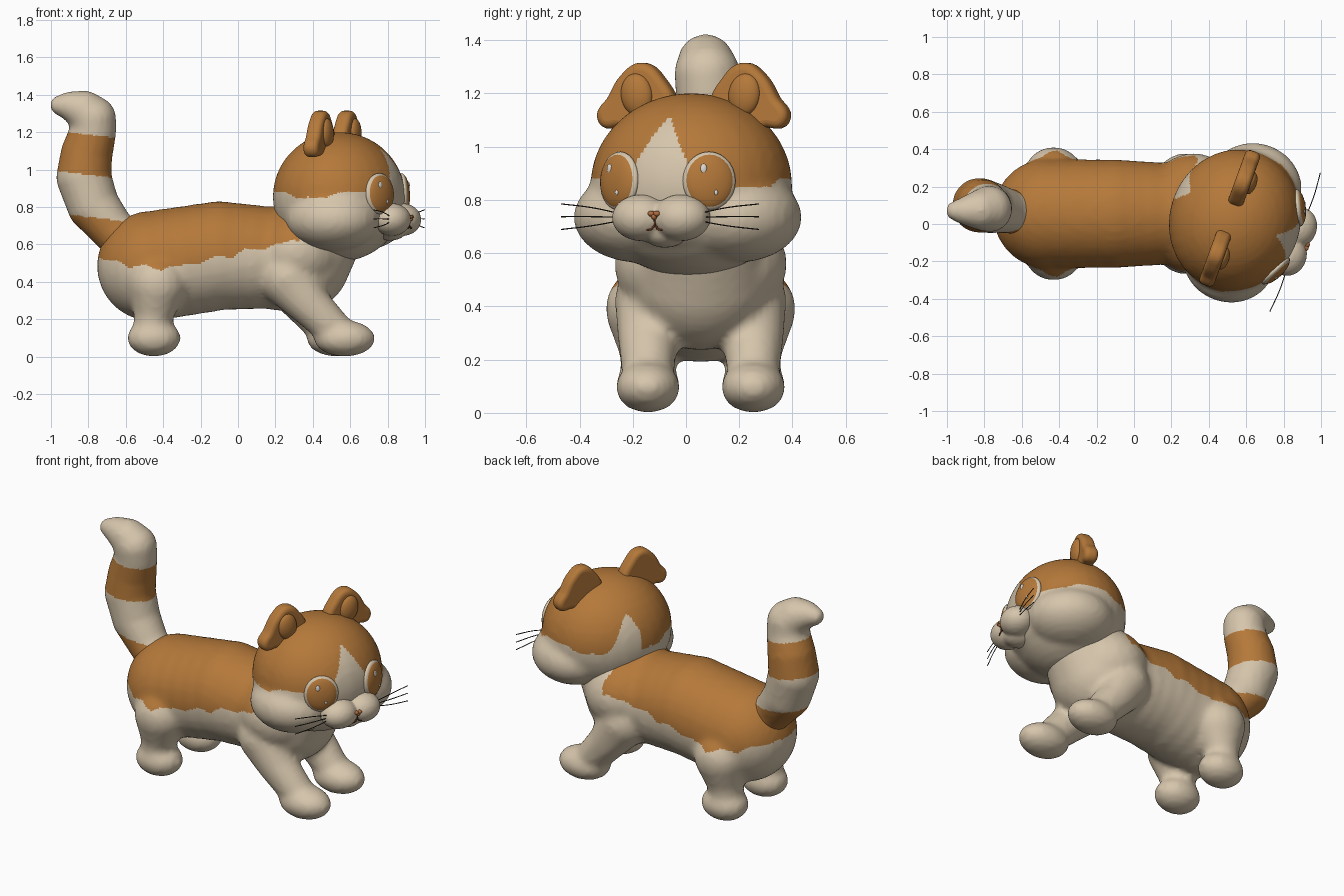
import bpy, bmesh, math
from mathutils import Matrix, Vector

cube = bpy.data.objects.get("Cube")
if cube:
    bpy.data.objects.remove(cube, do_unlink=True)


def material(name, r, g, b):
    m = bpy.data.materials.new(name)
    m.use_nodes = True
    m.diffuse_color = (r, g, b, 1)
    m.node_tree.nodes["Principled BSDF"].inputs["Base Color"].default_value = (r, g, b, 1)
    return m


CREAM = material("cream_fur", .67, .56, .41)
ORANGE = material("orange_fur", .46, .19, .042)
SHINE = material("eye_shine", .75, .72, .66)
NOSE = material("nose_brown", .42, .15, .05)
BROWN = material("mouth_brown", .13, .035, .012)
DARK = material("whisker_dark", .03, .025, .02)

# Head frame: local x is forward, y is the left side, turned a little to the right
HEAD = Matrix.Translation((.54, .02, 0)) @ Matrix.Rotation(math.radians(-20), 4, 'Z')

# Unit sphere that every rounded part is copied from
UNIT = bpy.data.meshes.new("unit_sphere")
sphere = bmesh.new()
bmesh.ops.create_uvsphere(sphere, u_segments=28, v_segments=18, radius=1)
sphere.to_mesh(UNIT)
sphere.free()


def link(name, data, matrix=Matrix()):
    ob = bpy.data.objects.new(name, data)
    bpy.context.collection.objects.link(ob)
    ob.matrix_world = matrix
    return ob


def ball_mesh(name, balls):
    """Mesh of ellipsoids, each given as a centre and three radii."""
    bm = bmesh.new()
    for c, r in balls:
        ball = UNIT.copy()
        ball.transform(Matrix.Translation(c) @ Matrix.Diagonal((*r, 1)))
        bm.from_mesh(ball)
        bpy.data.meshes.remove(ball)
    me = bpy.data.meshes.new(name)
    bm.to_mesh(me)
    bm.free()
    me.shade_smooth()
    return me


def chain(points):
    """Spheres running along a path of (x, y, z, radius) points."""
    out = []
    for a, b in zip(points, points[1:]):
        a, b = Vector(a), Vector(b)
        steps = math.ceil((b - a).length / (.35 * min(a.w, b.w)))
        for i in range(steps + 1):
            p = a.lerp(b, i / steps)
            out.append((p[:3], (p[3],) * 3))
    return out


def blob(name, balls, mats, voxel=.022, matrix=Matrix(), rule=None):
    """Fuse ellipsoids into one smooth skin and colour its faces by a rule."""
    ob = link(name, ball_mesh(name, balls), matrix)
    rm = ob.modifiers.new("fuse", 'REMESH')
    rm.mode = 'VOXEL'
    rm.voxel_size = voxel
    ob.modifiers.new("soften", 'SMOOTH').iterations = 4
    ob.modifiers.new("refine", 'SUBSURF').levels = 1
    dg = bpy.context.evaluated_depsgraph_get()
    me = bpy.data.meshes.new_from_object(ob.evaluated_get(dg))
    ob.modifiers.clear()
    ob.data = me
    me.materials.clear()
    for m in mats:
        me.materials.append(m)
    me.shade_smooth()
    if rule:
        for f in me.polygons:
            f.material_index = int(rule(f.center))


def balls_object(name, balls, mat, matrix):
    me = ball_mesh(name, balls)
    me.materials.append(mat)
    link(name, me, matrix)


def curve(name, lines, mat, depth, matrix, flat=False):
    cu = bpy.data.curves.new(name, 'CURVE')
    cu.dimensions = '2D' if flat else '3D'
    cu.fill_mode = 'BOTH' if flat else 'FULL'
    cu.bevel_depth = depth
    cu.bevel_resolution = 4 if flat else 1
    cu.resolution_u = 8
    for pts in lines:
        s = cu.splines.new('BEZIER')
        s.bezier_points.add(len(pts) - 1)
        s.use_cyclic_u = flat
        for bp, p in zip(s.bezier_points, pts):
            bp.co = p
            bp.handle_left_type = bp.handle_right_type = 'AUTO'
    cu.materials.append(mat)
    return link(name, cu, matrix)


# Body with neck and legs
MID = .055
body = chain([(-.46, MID, .485, .295), (-.1, MID, .54, .292), (.15, MID, .53, .275),
              (.32, MID, .52, .285), (.42, MID, .66, .25)])
body.append(((.32, MID, .56), (.27, .325, .25)))
for side in (-1, 1):
    y = MID + side * .198
    body += chain([(-.43, y, .39, .16), (-.45, y, .24, .108), (-.46, y, .15, .1)])
    body.append(((-.45, y, .1), (.145, .122, .1)))
    dx = -.04 if side > 0 else 0
    body += chain([(.27, y - side * .03, .42, .155), (.38 + dx / 2, y, .28, .115),
                   (.54 + dx, y, .12, .095)])
    body.append(((.57 + dx, y, .097), (.165, .122, .097)))


def saddle(p):
    edge = .46 + max(0, p.x + .35) * .22 + max(0, -.5 - p.x) * .2
    edge += .025 * abs(math.sin(p.x * 17 + .6)) + .006 * math.sin(p.x * 47)
    return p.z > edge and p.x < .33 + .012 * math.sin(p.z * 40)


blob("body", body, (CREAM, ORANGE), rule=saddle)


# Ringed tail
def rings(p):
    z = p.z + .12 * (p.x + .78)
    return z < .745 or .97 < z < 1.185


blob("tail", chain([(-.6, .06, .61, .12), (-.68, .07, .69, .12), (-.775, .09, .81, .14),
                    (-.825, .1, .96, .148), (-.81, .1, 1.08, .14), (-.775, .085, 1.2, .125),
                    (-.775, .08, 1.27, .125), (-.82, .075, 1.315, .108), (-.89, .07, 1.34, .08),
                    (-.955, .07, 1.345, .053)]),
     (CREAM, ORANGE), voxel=.018, rule=rings)

# Head: round skull and full cheeks
SKULL = Vector((0, 0, .855))
SIZE = Vector((.352, .385, .347))
skull = [(SKULL, SIZE), ((.06, 0, .715), (.27, .27, .14))]
skull += [((.04, s * .2, .735), (.255, .24, .17)) for s in (-1, 1)]


def cap(p):
    turn = math.degrees(math.atan2(p.y, p.x))
    edge = .865 + .018 * math.sin(turn / 12) + .006 * math.sin(turn / 4)
    edge += .18 * math.exp(-((turn - 168) / 13) ** 2)
    blaze = p.x > 0 and abs(p.y) < min(.13, (1.1 - p.z) * .6 + .01)
    return p.z > edge and not blaze


blob("head", skull, (CREAM, ORANGE), matrix=HEAD, rule=cap)

# Muzzle with chin, nose and mouth
muzzle = [((.33, s * .08, .733), (.102, .112, .088)) for s in (-1, 1)]
muzzle.append(((.29, 0, .675), (.09, .085, .055)))
blob("muzzle", muzzle, (CREAM,), voxel=.012, matrix=HEAD)
nose = [((.408, s * .011, .748), (.014, .014, .011)) for s in (-1, 1)]
nose.append(((.408, 0, .737), (.013, .011, .012)))
balls_object("nose", nose, NOSE, HEAD)
curve("mouth", [[(.404, 0, .725), (.398, 0, .702)],
                [(.401, -.032, .686), (.402, -.014, .69), (.398, 0, .702),
                 (.402, .014, .69), (.401, .032, .686)]], BROWN, .004, HEAD)

for s, side in ((-1, "right"), (1, "left")):
    # Eye: cream rim, orange iris, two highlights
    lat, z = s * .185, .872
    f = SIZE.x * math.sqrt(1 - (lat / SIZE.y) ** 2 - ((z - SKULL.z) / SIZE.z) ** 2)
    normal = Vector((f / SIZE.x ** 2, lat / SIZE.y ** 2, (z - SKULL.z) / SIZE.z ** 2))
    eye = HEAD @ Matrix.Translation((f, lat, z)) @ normal.to_track_quat('Z', 'Y').to_matrix().to_4x4()
    balls_object(side + "_eye_rim", [((0, 0, -.012), (.1, .11, .031))], CREAM, eye)
    balls_object(side + "_iris", [((0, 0, -.012), (.096, .106, .037))], ORANGE, eye)
    shine = [((u, v, .019), (w, w * 1.5, .006))
             for u, v, w in ((-.024, .045, .012), (.022, -.045, .007))]
    balls_object(side + "_eye_highlights", shine, SHINE, eye)

    # Ear: thick rounded plate with a padded inside
    plate = Matrix(((0, 0, 1, -.03), (1, 0, 0, 0), (0, 1, 0, 0), (0, 0, 0, 1)))
    outline = [(.1, 1.13), (.145, 1.245), (.205, 1.287), (.26, 1.255), (.315, 1.17),
               (.35, 1.105), (.29, 1.1), (.2, 1.06)]
    ear = curve(side + "_ear", [[(s * a, b, 0) for a, b in outline]], ORANGE, .028,
                HEAD @ plate, flat=True)
    ear.data.extrude = .014
    balls_object(side + "_inner_ear", [((0, 0, 0), (.035, .062, .08))], ORANGE,
                 HEAD @ Matrix.Translation((.008, s * .215, 1.195)) @ Matrix.Rotation(s * -.15, 4, 'X'))

    # Whiskers
    curve(side + "_whiskers",
          [[(.35, s * .15, .735 + .012 * k), (.352, s * .27, .737 + .034 * k),
            (.342, s * .395, .737 + .048 * k)] for k in (-1, 0, 1)], DARK, .0025, HEAD)

bpy.data.meshes.remove(UNIT)
